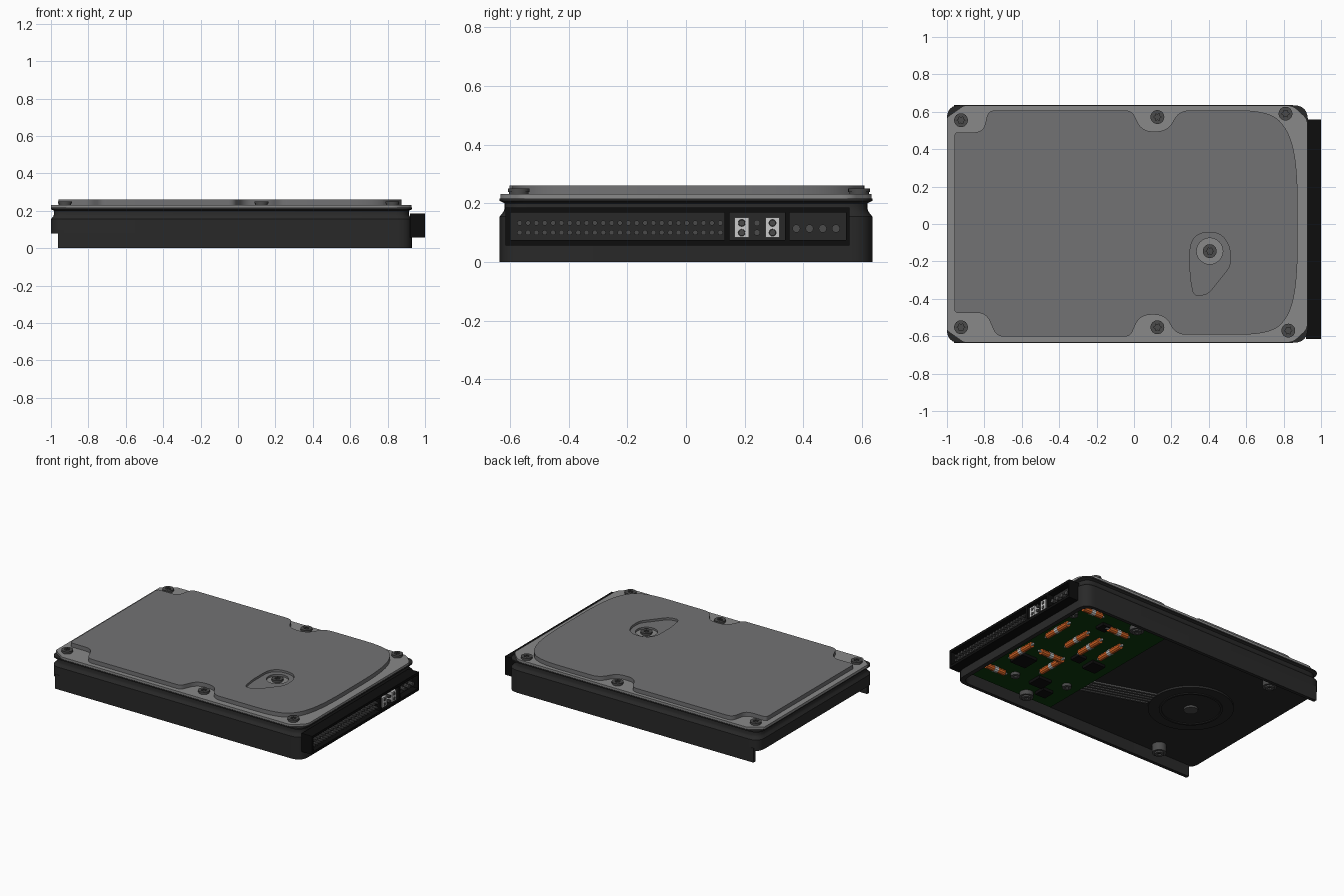
import bpy, bmesh, math
from mathutils import Vector, Matrix

if "Cube" in bpy.data.objects:
    bpy.data.objects.remove(bpy.data.objects["Cube"])

def mat(name, r, g, b):
    m = bpy.data.materials.new(name)
    m.diffuse_color = (r, g, b, 1)
    m.use_nodes = True
    m.node_tree.nodes["Principled BSDF"].inputs["Base Color"].default_value = m.diffuse_color
    return m

DARK = mat("dark_casting", .022, .022, .022)
BLACK = mat("black_plastic", .004, .004, .004)
LID = mat("lid_grey", .17, .17, .175)
PLATE = mat("plate_grey", .25, .25, .25)
STEEL = mat("screw_steel", .07, .07, .07)
GREEN = mat("board_green", .004, .045, .004)
ORANGE = mat("orange", .75, .14, .02)
WHITE = mat("white", .7, .7, .7)
YZ = Matrix(((0, 0, 1, 0), (1, 0, 0, 0), (0, 1, 0, 0), (0, 0, 0, 1)))   # draws in y,z and extrudes along x

def add(name, me, m):
    o = bpy.data.objects.new(name, me)
    bpy.context.collection.objects.link(o)
    me.materials.clear()
    me.materials.append(m)
    return o

def soft(pts, n=6):
    """Closed outline whose corners (x, y, tangent length) are rounded."""
    out = []
    for i, (x, y, t) in enumerate(pts):
        p = Vector((x, y))
        if t == 0:
            out.append(p)
            continue
        a, b = Vector(pts[i - 1][:2]) - p, Vector(pts[(i + 1) % len(pts)][:2]) - p
        A = p + a.normalized() * min(t, a.length * .49)
        B = p + b.normalized() * min(t, b.length * .49)
        for k in range(n + 1):
            s = k / n
            out.append(A * (1 - s) ** 2 + p * 2 * s * (1 - s) + B * s * s)
    return out

def circle(x, y, r, n=24):
    return [Vector((x + r * math.cos(i * math.tau / n), y + r * math.sin(i * math.tau / n))) for i in range(n)]

def rect(x0, x1, y0, y1, t=0):
    return soft([(x0, y0, t), (x1, y0, t), (x1, y1, t), (x0, y1, t)])

def slab(name, outlines, z0, z1, m, mx=None):
    """Extruded outline; further outlines inside the first become holes."""
    cu = bpy.data.curves.new(name, 'CURVE')
    cu.dimensions, cu.fill_mode, cu.extrude = '2D', 'BOTH', (z1 - z0) / 2
    for pts in outlines:
        s = cu.splines.new('POLY')
        s.points.add(len(pts) - 1)
        for q, p in zip(s.points, pts):
            q.co = (p[0], p[1], 0, 1)
        s.use_cyclic_u = True
    tmp = bpy.data.objects.new(name, cu)
    bpy.context.collection.objects.link(tmp)
    me = bpy.data.meshes.new_from_object(tmp.evaluated_get(bpy.context.evaluated_depsgraph_get()))
    bpy.data.objects.remove(tmp)
    me.transform(Matrix.Translation((0, 0, (z0 + z1) / 2)))
    if mx:
        me.transform(mx)
    bm = bmesh.new()
    bm.from_mesh(me)
    bmesh.ops.remove_doubles(bm, verts=bm.verts, dist=1e-5)
    bmesh.ops.recalc_face_normals(bm, faces=bm.faces)
    bm.to_mesh(me)
    bm.free()
    return add(name, me, m)

def box(name, x0, x1, y0, y1, z0, z1, m):
    return slab(name, [rect(x0, x1, y0, y1)], z0, z1, m)

def loft(name, rings, m):
    """Solid through equal-length rings of (outline, z)."""
    bm = bmesh.new()
    vs = [[bm.verts.new((p[0], p[1], z)) for p in o] for o, z in rings]
    n = len(vs[0])
    bm.faces.new(vs[0][::-1])
    bm.faces.new(vs[-1])
    for a, b in zip(vs, vs[1:]):
        for i in range(n):
            bm.faces.new((a[i], a[(i + 1) % n], b[(i + 1) % n], b[i]))
    me = bpy.data.meshes.new(name)
    bm.to_mesh(me)
    bm.free()
    return add(name, me, m)

# casting: grooved upper body
def body_outline(d):
    return soft([(-1 + d, -.635 + d, .07), (.93 - d, -.635 + d, .08), (.93 - d, .635 - d, .08), (-1 + d, .635 - d, .07)])

loft("casting_body", [(body_outline(d), z) for d, z in
     ((.0, .08), (.0, .155), (.012, .17), (.016, .18), (.016, .2), (.0, .208), (.0, .217))], DARK)
# casting: U-shaped skirt, open at the left end
slab("casting_skirt", [soft([(-.963, -.635, 0), (.93, -.635, .08), (.93, .635, .08), (-.963, .635, 0),
     (-.963, .612, 0), (.9, .612, .07), (.9, -.612, .07), (-.963, -.612, 0)])], 0, .1, DARK)

# cover plate with cut corners
slab("cover_plate", [soft([(-1, -.57, .01), (-.91, -.633, .01), (.85, -.633, .03), (.928, -.56, .03),
     (.928, .56, .03), (.85, .633, .03), (-.91, .633, .01), (-1, .57, .01)])], .217, .232, PLATE)

# raised lid with screw notches and teardrop recess
lid = soft([(-.96, -.475, .02), (-.79, -.475, .05), (-.735, -.602, .04), (-.02, -.602, .03), (.03, -.485, .06),
    (.17, -.485, .06), (.22, -.592, .06), (.72, -.592, .16), (.83, -.5, .1), (.875, -.3, .2), (.875, .3, .2),
    (.83, .5, .1), (.72, .608, .16), (.24, .608, .06), (.18, .495, .06), (.04, .495, .06), (-.01, .608, .04),
    (-.78, .608, .04), (-.805, .49, .05), (-.96, .49, .02)])
drop = soft([(.3, -.1, .05), (.35, -.045, .05), (.46, -.045, .05), (.515, -.12, .05), (.515, -.225, .03),
    (.395, -.375, .03), (.32, -.385, .03), (.3, -.28, .05)])
slab("raised_lid", [lid, drop], .23, .26, LID)
slab("recess_floor", [drop, circle(.405, -.145, .07)], .23, .245, LID)

# cover screws with star sockets
for i, (x, y) in enumerate(((-.925, .555), (.125, .572), (.81, .59), (-.925, -.552), (.125, -.552),
                            (.825, -.57), (.405, -.145))):
    star = [Vector((x + r * math.cos(k * math.pi / 6), y + r * math.sin(k * math.pi / 6)))
            for k in range(12) for r in [(.021, .013)[k % 2]]]
    slab(f"cover_screw_{i}", [circle(x, y, .037), star], .238, .25, STEEL)
    slab(f"cover_screw_base_{i}", [circle(x, y, .033)], .23, .24, STEEL)

# rear connector shell with three sockets
slab("connector_shell", [rect(-.615, .558, .057, .185), rect(-.598, .132, .075, .168),
     rect(.148, .338, .075, .168), rect(.352, .545, .075, .168)], .92, 1, BLACK, YZ)
slab("connector_backing", [rect(-.605, .55, .065, .18)], .92, .955, DARK, YZ)

def pin(name, y, z, r, x1=.988):
    slab(name, [circle(y, z, r, 10)], .94, x1, STEEL, YZ)

for z in (.1, .133):
    for k in range(25):
        pin("data_pin", -.567 + k * .0285, z, .009)
    for y in (.19, .242, .295):
        pin("jumper_pin", y, z, .011, .998)
for k in range(4):
    pin("power_pin", .376 + k * .045, .114, .014)
for y in (.19, .295):
    slab("jumper_cap", [rect(y - .024, y + .024, .083, .151), circle(y, .1, .012, 12), circle(y, .133, .012, 12)],
         .95, .995, WHITE, YZ)

# spindle motor under the casting
slab("motor_disc", [circle(-.5, -.04, .27, 48)], .066, .09, DARK)
slab("motor_ring", [circle(-.5, -.04, .2, 48), circle(-.5, -.04, .185, 48)], .06, .07, DARK)
slab("motor_hub", [circle(-.5, -.04, .045)], .052, .09, STEEL)

# ribbon traces from board to motor
for k in range(5):
    a, b = Vector((.21, -.2 - k * .03)), Vector((-.25, -.05 - k * .03))
    h = Vector((0, .008))
    slab(f"ribbon_trace_{k}", [[a - h, b - h, b + h, a + h]], .068, .082, STEEL)

# mounting screws below
for x in (.43, -.66):
    for y in (.54, -.54):
        slab("mounting_post", [circle(x, y, .045)], .025, .09, STEEL)
        slab("mounting_post_tip", [circle(x, y, .03), circle(x, y, .014, 6)], .015, .028, STEEL)

# circuit board and its parts
box("circuit_board", .2, .89, -.58, .58, .055, .082, GREEN)
for x, y, along_y in ((.81, .22, 1), (.64, .206, 1), (.52, .19, 1), (.377, .217, 1), (.5, .437, 0), (.816, -.128, 1),
                      (.64, -.057, 0), (.55, -.147, 1), (.796, -.41, 0), (.787, .53, 0)):
    h = .1 if along_y else .075
    for name, a, b, r, m in (("resistor_body", -h, -.012, .02, ORANGE), ("resistor_body", .012, h, .02, ORANGE),
                             ("resistor_band", -.015, .015, .022, WHITE), ("resistor_lead", -h - .02, h + .02, .008, WHITE)):
        rot = Matrix.Rotation(math.pi / 2, 4, 'Z') if along_y else Matrix()
        slab(name, [circle(0, 0, r, 10)], a, b, m, Matrix.Translation((x, y, .037)) @ rot @ YZ)
for x, y, s in ((.72, -.22, .06), (.464, -.364, .05), (.36, -.45, .04), (.33, 0, .05), (.6, .42, .035), (.47, .02, .035)):
    box("chip", x - s, x + s, y - s, y + s, .035, .06, BLACK)
for x, y in ((.638, -.4), (.3, -.3), (.85, .42)):
    slab("board_screw", [circle(x, y, .03), circle(x, y, .012, 6)], .035, .06, STEEL)

# smooth round surfaces, keep edges sharp
bpy.ops.object.select_all(action='SELECT')
bpy.context.view_layer.objects.active = bpy.context.selected_objects[0]
bpy.ops.object.shade_smooth_by_angle(angle=math.radians(30))
